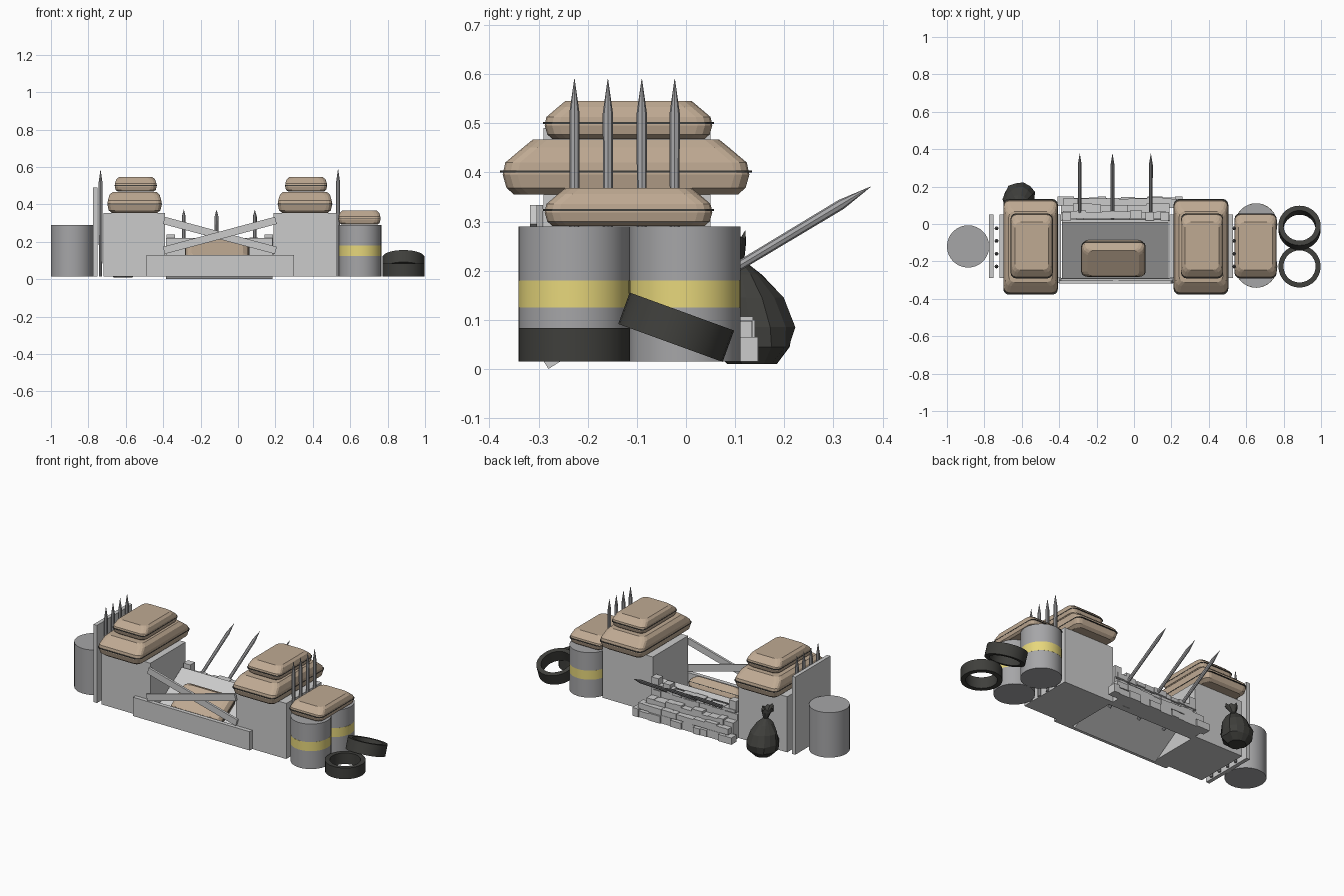
import bpy, bmesh, random
from math import pi, cos, sin, radians
from mathutils import Matrix

if "Cube" in bpy.data.objects:
    bpy.data.objects.remove(bpy.data.objects["Cube"])

random.seed(4)


def material(name, rgb):
    m = bpy.data.materials.new(name)
    m.diffuse_color = (*rgb, 1)
    m.use_nodes = True
    m.node_tree.nodes["Principled BSDF"].inputs["Base Color"].default_value = m.diffuse_color
    return m


BROWN = material("burlap", (0.52, 0.40, 0.29))
STEEL = material("dark_steel", (0.38, 0.38, 0.39))
YELLOW = material("yellow_paint", (0.80, 0.68, 0.20))
BLACK = material("black_rubber", (0.05, 0.05, 0.045))


def finish(name, bm, loc=(0, 0, 0), rot=(0, 0, 0), mat=None, smooth=False):
    bmesh.ops.recalc_face_normals(bm, faces=bm.faces)
    me = bpy.data.meshes.new(name)
    bm.to_mesh(me)
    bm.free()
    ob = bpy.data.objects.new(name, me)
    bpy.context.collection.objects.link(ob)
    ob.location, ob.rotation_euler = loc, rot
    if mat:
        me.materials.append(mat)
    if smooth:
        bpy.context.view_layer.objects.active = ob
        ob.select_set(True)
        bpy.ops.object.shade_smooth_by_angle(angle=radians(35))
        ob.select_set(False)
    return ob


def add_cube(bm, x, y, z):
    """Axis-aligned box from (min, max) pairs."""
    c = [sum(p) / 2 for p in (x, y, z)]
    s = [p[1] - p[0] for p in (x, y, z)]
    bmesh.ops.create_cube(bm, size=1, matrix=Matrix.Translation(c) @ Matrix.Diagonal((*s, 1)))


def box(name, x, y, z):
    bm = bmesh.new()
    add_cube(bm, x, y, z)
    return finish(name, bm)


def turned_box(name, size, loc, rot):
    bm = bmesh.new()
    bmesh.ops.create_cube(bm, size=1, matrix=Matrix.Diagonal((*size, 1)))
    return finish(name, bm, loc, rot)


def skin(bm, rings, loop=False):
    """Bridge equal-length vertex rings, capped unless looped."""
    n = len(rings[0])
    pairs = list(zip(rings, rings[1:])) + ([(rings[-1], rings[0])] if loop else [])
    for a, b in pairs:
        for i in range(n):
            bm.faces.new((a[i], a[(i + 1) % n], b[(i + 1) % n], b[i]))
    if not loop:
        bm.faces.new(rings[0])
        bm.faces.new(rings[-1])


def lathe(name, profile, n, loc, rot=(0, 0, 0), mat=None, loop=False, smooth=True):
    bm = bmesh.new()
    skin(bm, [[bm.verts.new((r * cos(2 * pi * i / n), r * sin(2 * pi * i / n), z))
               for i in range(n)] for r, z in profile], loop)
    return finish(name, bm, loc, rot, mat, smooth)


def rounded_ring(bm, hx, hy, r, z):
    out = []
    for k, (sx, sy) in enumerate(((1, 1), (-1, 1), (-1, -1), (1, -1))):
        for j in range(4):
            a = pi / 2 * (k + j / 3)
            out.append(bm.verts.new((sx * (hx - r) + r * cos(a), sy * (hy - r) + r * sin(a), z)))
    return out


def sandbag(name, sx, sy, h, loc, rot=(0, 0, 0)):
    # soft body
    bm = bmesh.new()
    levels = [(0, .84, .89), (.12, .95, .95), (.36, .99, .98), (.58, .98, .96), (.85, .92, .82), (1, .80, .74)]
    skin(bm, [rounded_ring(bm, sx / 2 * fx, sy / 2 * fy, .03, h * t) for t, fx, fy in levels])
    finish(name, bm, loc, rot, BROWN)
    # stitched seam
    bm = bmesh.new()
    skin(bm, [rounded_ring(bm, sx / 2, sy / 2, .03, h * .42 + d) for d in (-.002, .002)])
    finish(name + "_seam", bm, loc, rot, BLACK)


def spike(name, loc, length, rot=(0, 0, 0)):
    lathe(name, [(.009, 0), (.0105, length - .07), (.0005, length)], 8, loc, rot, STEEL)


def barrel(name, x, y, band):
    lathe(name, [(.113, .015), (.113, .29)], 32, (x, y, 0), mat=STEEL)
    if band:
        lathe(name + "_band", [(.1135, .125), (.1135, .18), (.1115, .18), (.1115, .125)], 32,
              (x, y, 0), mat=YELLOW, loop=True)


# concrete blocks and side panel
box("left_block", (-.72, -.39), (-.29, .05), (.015, .355))
box("right_block", (.19, .53), (-.29, .05), (.015, .355))
box("side_panel", (-.775, -.752), (-.29, .05), (.015, .49))

# sloping slab between the blocks, front plank and crossed boards
TILT = radians(32.5)
turned_box("sloped_slab", (.57, .36, .03), (-.10, -.136, .1095), (TILT, 0, 0))
box("front_plank", (-.49, .30), (-.315, -.29), (.015, .13))
turned_box("cross_board_down", (.62, .014, .04), (-.097, -.298, .234), (0, radians(15), 0))
turned_box("cross_board_up", (.62, .014, .04), (-.097, -.310, .234), (0, radians(-15), 0))

# sandbags
for side, x in (("left", -.553), ("right", .358)):
    sandbag(side + "_large_sandbag", .292, .512, .112, (x, -.122, .355))
    sandbag(side + "_small_sandbag", .226, .348, .077, (x + .006, -.117, .468))
sandbag("barrel_sandbag", .226, .348, .077, (.65, -.117, .291))
sandbag("slab_sandbag", .345, .22, .075, (-.11, -.17, .105), (TILT, 0, 0))

# barrels
barrel("left_barrel", -.887, -.12, False)
barrel("right_front_barrel", .653, -.2275, True)
barrel("right_back_barrel", .653, -.0025, True)

# tyres
tyre = [(.113, -.034), (.113, .034), (.086, .034), (.086, -.034)]
lathe("flat_tyre", tyre, 28, (.885, -.227, .049), mat=BLACK, loop=True)
lathe("leaning_tyre", tyre, 28, (.885, -.02, .085), (radians(-20), 0, 0), BLACK, loop=True)

# upright spikes on both sides, slanted spikes at the back
for i, y in enumerate((-.227, -.159, -.090, -.023)):
    spike(f"left_spike_{i}", (-.735, y, .015), .57)
    spike(f"right_spike_{i}", (.535, y, .015), .575)
for i, x in enumerate((-.29, -.115, .09)):
    spike(f"slanted_spike_{i}", (x, -.10, .085), .555, (radians(-59), 0, 0))

# stepped rubble behind the slab: rows of uneven bricks
rows = [(-.41, .26, .095, .148, .015, .062), (-.38, .23, .085, .143, .062, .105),
        (-.39, .19, .055, .112, .015, .135), (-.39, .19, .015, .065, .015, .175),
        (-.38, .18, .030, .075, .170, .20)]
bm = bmesh.new()
for x0, x1, y0, y1, z0, z1 in rows:
    x = x0
    while x < x1 - .01:
        w = min(random.uniform(.035, .085), x1 - x)
        add_cube(bm, (x, x + w), (y0, y1 - random.uniform(0, .012)), (z0, z1 + random.uniform(-.012, .004)))
        x += w
for x in (-.36, .165, .085):
    add_cube(bm, (x - .023, x + .023), (.02, .065), (.17, .24 if x != .085 else .223))
finish("rubble", bm)

# rubbish bag: crumpled lathe leaning forward at the tied neck
bm = bmesh.new()
rings = []
for r, z in ((.05, .01), (.086, .045), (.09, .085), (.076, .145), (.045, .192), (.014, .22), (.03, .255), (.036, .28), (.008, .25)):
    ring = []
    for i in range(14):
        a, k = 2 * pi * i / 14, r * random.uniform(.88, 1.06)
        dz = random.uniform(-.03, .012) if z > .27 else 0
        ring.append(bm.verts.new((k * cos(a), k * sin(a) - .055 * (z / .29) ** 2, z + dz)))
    rings.append(ring)
skin(bm, rings)
finish("rubbish_bag", bm, (-.613, .136, 0), mat=BLACK)
